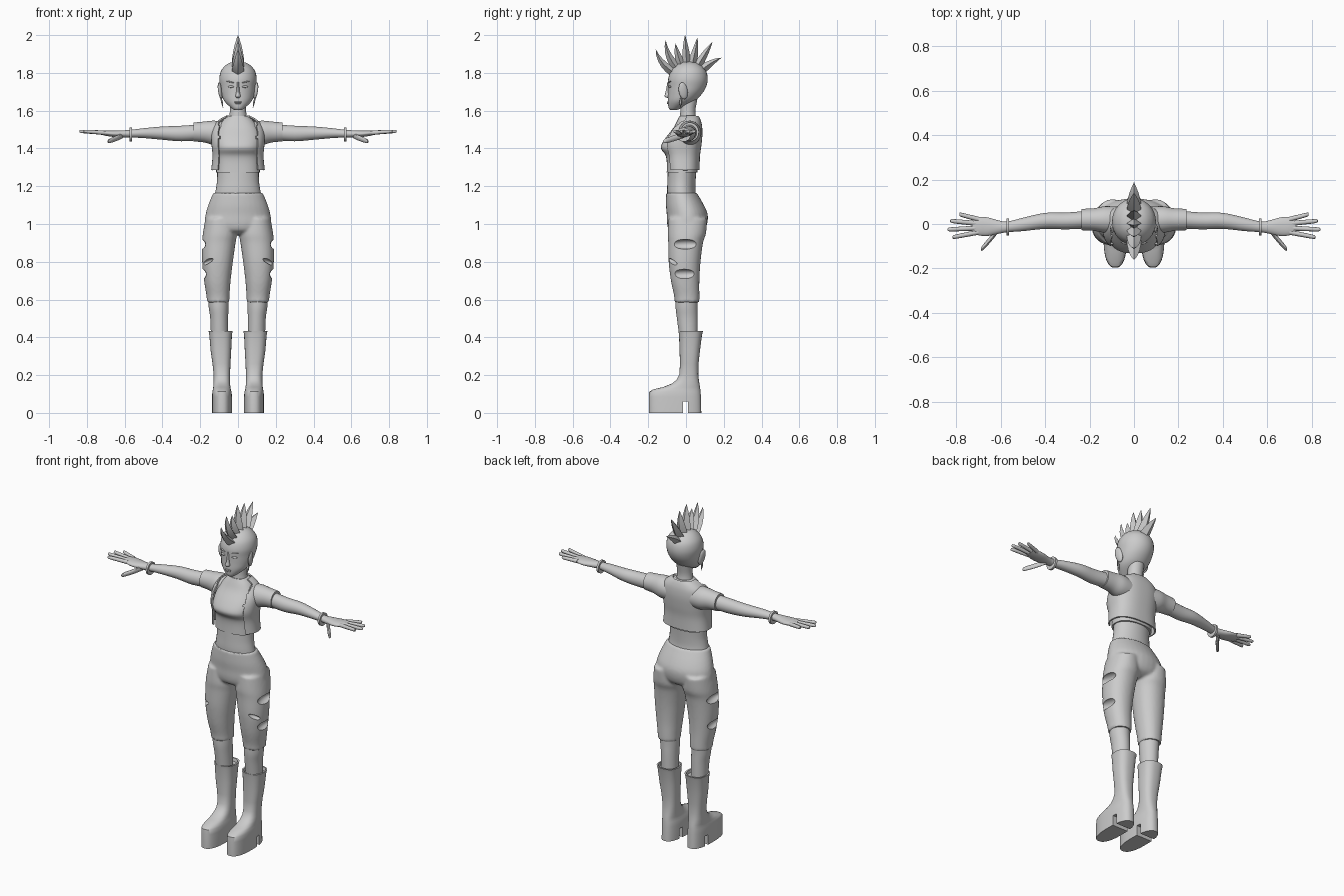
import bpy, bmesh, math
from mathutils import Vector, Matrix

if "Cube" in bpy.data.objects:
    bpy.data.objects.remove(bpy.data.objects["Cube"])

grey = bpy.data.materials.new("plain grey")
grey.diffuse_color = (0.6, 0.6, 0.6, 1)
grey.use_nodes = True
grey.node_tree.nodes["Principled BSDF"].inputs["Base Color"].default_value = grey.diffuse_color


def up(z, x0, x1, y0, y1):
    """Horizontal cross-section given by its extents."""
    return [(x0 + x1) / 2, (y0 + y1) / 2, z, (x1 - x0) / 2, 0, 0, 0, (y1 - y0) / 2, 0]


def mid(z, hx, y0, y1):
    return up(z, -hx, hx, y0, y1)


def side(x, yc, ry, zc, rz):
    """Cross-section facing along x."""
    return [x, yc, zc, 0, ry, 0, 0, 0, rz]


def smooth_rows(rows, sub):
    out = []
    for i in range(len(rows) - 1):
        quad = [rows[max(i - 1, 0)], rows[i], rows[i + 1], rows[min(i + 2, len(rows) - 1)]]
        for k in range(sub):
            t = k / sub
            out.append([b + .5 * t * (c - a + t * (2*a - 5*b + 4*c - d + t * (3*(b - c) + d - a)))
                        for a, b, c, d in zip(*quad)])
    return out + [rows[-1]]


def loft(bm, rows, n=32, p=2.0, sub=4, caps=True):
    """Skin a stack of superelliptic cross-sections."""
    rings = []
    for r in smooth_rows(rows, sub):
        c, u, v = Vector(r[:3]), Vector(r[3:6]), Vector(r[6:])
        ring = []
        for k in range(n):
            a = 2 * math.pi * k / n
            s, t = [math.copysign(abs(w) ** (2 / p), w) for w in (math.cos(a), math.sin(a))]
            ring.append(bm.verts.new(c + u * s + v * t))
        rings.append(ring)
    for A, B in zip(rings, rings[1:]):
        for k in range(n):
            bm.faces.new((A[k], A[(k + 1) % n], B[(k + 1) % n], B[k]))
    if caps:
        bm.faces.new(rings[0][::-1])
        bm.faces.new(rings[-1])


def ball(bm, loc, rad, rot=(0, 0, 0)):
    from_rot = Matrix.Rotation(rot[2], 4, 'Z') @ Matrix.Rotation(rot[1], 4, 'Y') @ Matrix.Rotation(rot[0], 4, 'X')
    bmesh.ops.create_uvsphere(bm, u_segments=20, v_segments=12, radius=1,
                              matrix=Matrix.Translation(loc) @ from_rot @ Matrix.Diagonal((*rad, 1)))


def make(name, bm, mirror=False, mods=(), angle=40):
    bmesh.ops.recalc_face_normals(bm, faces=bm.faces)
    me = bpy.data.meshes.new(name)
    bm.to_mesh(me)
    ob = bpy.data.objects.new(name, me)
    bpy.context.collection.objects.link(ob)
    if mirror:
        ob.modifiers.new("Mirror", 'MIRROR').use_mirror_merge = False
    for kind, props in mods:
        m = ob.modifiers.new(kind, kind)
        for key, val in props.items():
            setattr(m, key, val)
    dg = bpy.context.evaluated_depsgraph_get()
    me = bpy.data.meshes.new_from_object(ob.evaluated_get(dg))
    ob.modifiers.clear()
    ob.data = me
    me.materials.clear()
    me.materials.append(grey)
    me.shade_smooth()
    me.set_sharp_from_angle(angle=math.radians(angle))
    return ob


def part(name, rows, mirror=False, mods=(), angle=40, **kw):
    bm = bmesh.new()
    loft(bm, rows, **kw)
    return make(name, bm, mirror, mods, angle)


# Head and neck
part("head", [mid(1.603, .018, -.083, -.05), mid(1.615, .036, -.092, -.02), mid(1.65, .072, -.096, .045),
              mid(1.69, .088, -.095, .085), mid(1.73, .095, -.095, .108), mid(1.77, .099, -.094, .115),
              mid(1.81, .09, -.08, .106), mid(1.84, .066, -.052, .08), mid(1.855, .038, -.022, .052),
              mid(1.861, .006, .01, .022)])
part("neck", [mid(1.51, .06, -.04, .065), mid(1.55, .05, -.034, .056), mid(1.60, .043, -.03, .05),
              mid(1.66, .045, -.03, .06)])

# Face: nose, lips, then eyes, brows and ears in pairs
bm = bmesh.new()
loft(bm, [mid(1.752, .005, -.098, -.085), mid(1.70, .009, -.108, -.08), mid(1.676, .014, -.113, -.08),
          mid(1.668, .008, -.1, -.08)], n=12)
make("nose", bm)
bm = bmesh.new()
ball(bm, (0, -.093, 1.646), (.019, .009, .004))
ball(bm, (0, -.093, 1.639), (.016, .008, .004))
make("lips", bm)
bm = bmesh.new()
ball(bm, (.037, -.086, 1.727), (.017, .006, .006), (0, 0, .25))
ball(bm, (.04, -.087, 1.752), (.021, .005, .003), (0, -.2, .25))
make("eyes_and_brows", bm, True)
bm = bmesh.new()
ball(bm, (.094, -.015, 1.705), (.011, .024, .046), (.2, .12, .2))
make("ears", bm, True, [('SOLIDIFY', dict(thickness=.002))])
part("earrings", [up(1.67, .088, .094, -.03, -.022), up(1.645, .08, .09, -.036, -.022),
                  up(1.615, .078, .08, -.03, -.028)], True, n=8, sub=1)

# Mohawk: curved four-sided spikes fanned over the crown
bm = bmesh.new()
tips = [(-.16, 1.925), (-.108, 1.972), (-.055, 1.955), (-.005, 2.0), (.06, 1.985), (.14, 1.965), (.187, 1.88)]
for i, (ty, tz) in enumerate(tips):
    a = math.radians(-58 + 18 * i)
    nrm = Vector((0, math.sin(a), math.cos(a)))
    base = Vector((0, .01, 1.755)) + nrm * .088
    tip = Vector((0, ty, tz))
    ctrl = base + nrm * (tip - base).length * .6
    rows = []
    for k in range(6):
        t = k / 5
        c = base * (1 - t) ** 2 + ctrl * 2 * t * (1 - t) + tip * t * t
        d = ((ctrl - base) * (1 - t) + (tip - ctrl) * t).normalized()
        w = 1 - t ** 1.5 * .98
        rows.append([*c, .034 * w, 0, 0, 0, d.z * .024 * w, -d.y * .024 * w])
    loft(bm, rows, n=4, sub=1)
make("mohawk", bm, angle=20)

# Torso: bare waist and short top
part("waist", [mid(1.14, .126, -.098, .055), mid(1.18, .118, -.1, .05), mid(1.23, .111, -.098, .051),
               mid(1.29, .11, -.096, .055)])
part("top", [mid(1.273, .116, -.102, .06), mid(1.33, .115, -.102, .062), mid(1.365, .115, -.109, .063),
             mid(1.395, .118, -.13, .066), mid(1.42, .12, -.13, .07), mid(1.46, .12, -.105, .074),
             mid(1.51, .105, -.066, .073), mid(1.55, .078, -.045, .066), mid(1.572, .05, -.034, .056)], p=2.4)

# Open cropped jacket with short sleeves
bm = bmesh.new()
loft(bm, [mid(1.285, .138, -.1, .068), mid(1.36, .131, -.108, .07), mid(1.42, .136, -.122, .078),
          mid(1.48, .137, -.1, .083), mid(1.525, .122, -.065, .08), mid(1.553, .092, -.045, .072),
          mid(1.57, .062, -.034, .063)], p=2.5, n=64, caps=False)
gone = [f for f in bm.faces if f.calc_center_median().y < 0 and abs(f.calc_center_median().x) < .1]
bmesh.ops.delete(bm, geom=gone, context='FACES')
make("jacket", bm, mods=[('SOLIDIFY', dict(thickness=.008, offset=0))])
part("sleeves", [side(.075, .018, .06, 1.48, .062), side(.13, .02, .06, 1.483, .064),
                 side(.18, .02, .051, 1.487, .055), side(.236, .02, .048, 1.487, .05)], True)

# Arms with hands and fingers
bm = bmesh.new()
loft(bm, [side(.18, .022, .04, 1.487, .042), side(.3, .014, .038, 1.479, .041), side(.4, .014, .036, 1.481, .035),
          side(.5, -.002, .03, 1.481, .026), side(.57, -.013, .024, 1.478, .02), side(.61, -.014, .03, 1.477, .019),
          side(.66, -.012, .042, 1.478, .017), side(.7, -.01, .041, 1.481, .014), side(.73, -.008, .034, 1.483, .009)])


def digit(pts, r):
    loft(bm, [side(x, y, r * s, z, r * s) for (x, y, z), s in zip(pts, (1.1, 1, .85, .3))], n=10, sub=3)


for y0, tx, ty in [(.021, .787, .044), (.002, .828, .014), (-.018, .84, -.025), (-.037, .818, -.06)]:
    digit([(.70 + (tx - .70) * t, y0 + (ty - y0) * t, 1.482 + .009 * t) for t in (0, .5, .93, 1)], .0105)
digit([(.61, -.02, 1.47), (.64, -.06, 1.455), (.68, -.106, 1.44), (.69, -.113, 1.437)], .015)
make("arms", bm, True)
part("bracelets", [side(.562, -.013, .024, 1.473, .022), side(.562, -.013, .038, 1.473, .037),
                   side(.574, -.013, .038, 1.473, .037), side(.574, -.013, .024, 1.473, .022)], True, sub=1)

# Trousers: hips and legs fused, with rips cut in the outer thighs and knees
bm = bmesh.new()
for s in (-1, 1):
    for y, z in [(-.005, .893), (-.01, .735)]:
        ball(bm, (s * .19, y, z), (.03, .072, .026), (0, 0, 0))
    ball(bm, (s * .165, -.075, .80), (.04, .022, .012), (0, s * .4, s * .6))
rips = make("rip_cutter", bm)
rips.hide_render = True
bm = bmesh.new()
loft(bm, [mid(1.165, .132, -.105, .057), mid(1.1, .158, -.106, .095), mid(1.05, .172, -.102, .115),
          mid(1.0, .176, -.1, .112), mid(.965, .155, -.088, .095), mid(.945, .11, -.05, .06)])
for s in (-1, 1):
    rows = [up(1.03, .02, .172, -.092, .112), up(.95, .006, .186, -.097, .106), up(.9, .013, .19, -.094, .09),
            up(.8, .027, .19, -.092, .077), up(.7, .039, .18, -.08, .071), up(.62, .045, .167, -.063, .071),
            up(.585, .045, .165, -.06, .071)]
    for r in rows:
        r[0] *= s
    loft(bm, rows, p=2.15)
make("trousers", bm, mods=[('REMESH', dict(mode='VOXEL', voxel_size=.0075)),
                           ('SMOOTH', dict(factor=.5, iterations=6)),
                           ('BOOLEAN', dict(object=rips, operation='DIFFERENCE'))])
bpy.data.objects.remove(rips)
part("lower_legs", [up(.62, .052, .158, -.055, .062), up(.56, .051, .155, -.055, .061),
                    up(.5, .052, .147, -.048, .062), up(.4, .052, .143, -.035, .062)], True)

# Platform boots with a notch between sole and heel
bm = bmesh.new()
bmesh.ops.create_cube(bm, size=1, matrix=Matrix.Translation((0, -.003, .025)) @ Matrix.Diagonal((.5, .026, .07, 1)))
notch = make("notch_cutter", bm)
notch.hide_render = True
boot = [up(0, .032, .137, -.197, .081), up(.085, .032, .137, -.197, .079), up(.112, .034, .136, -.194, .077),
        up(.124, .038, .133, -.175, .076), up(.137, .04, .131, -.12, .074), up(.155, .042, .13, -.075, .071),
        up(.175, .042, .129, -.05, .068), up(.205, .042, .129, -.035, .065), up(.26, .04, .135, -.032, .066),
        up(.33, .036, .145, -.034, .074), up(.415, .032, .152, -.037, .085), up(.433, .028, .156, -.04, .09),
        up(.433, .037, .148, -.033, .082), up(.415, .04, .145, -.03, .078)]
part("boots", boot, True, [('BOOLEAN', dict(object=notch, operation='DIFFERENCE'))], p=2.5, sub=1, n=40)
bpy.data.objects.remove(notch)
